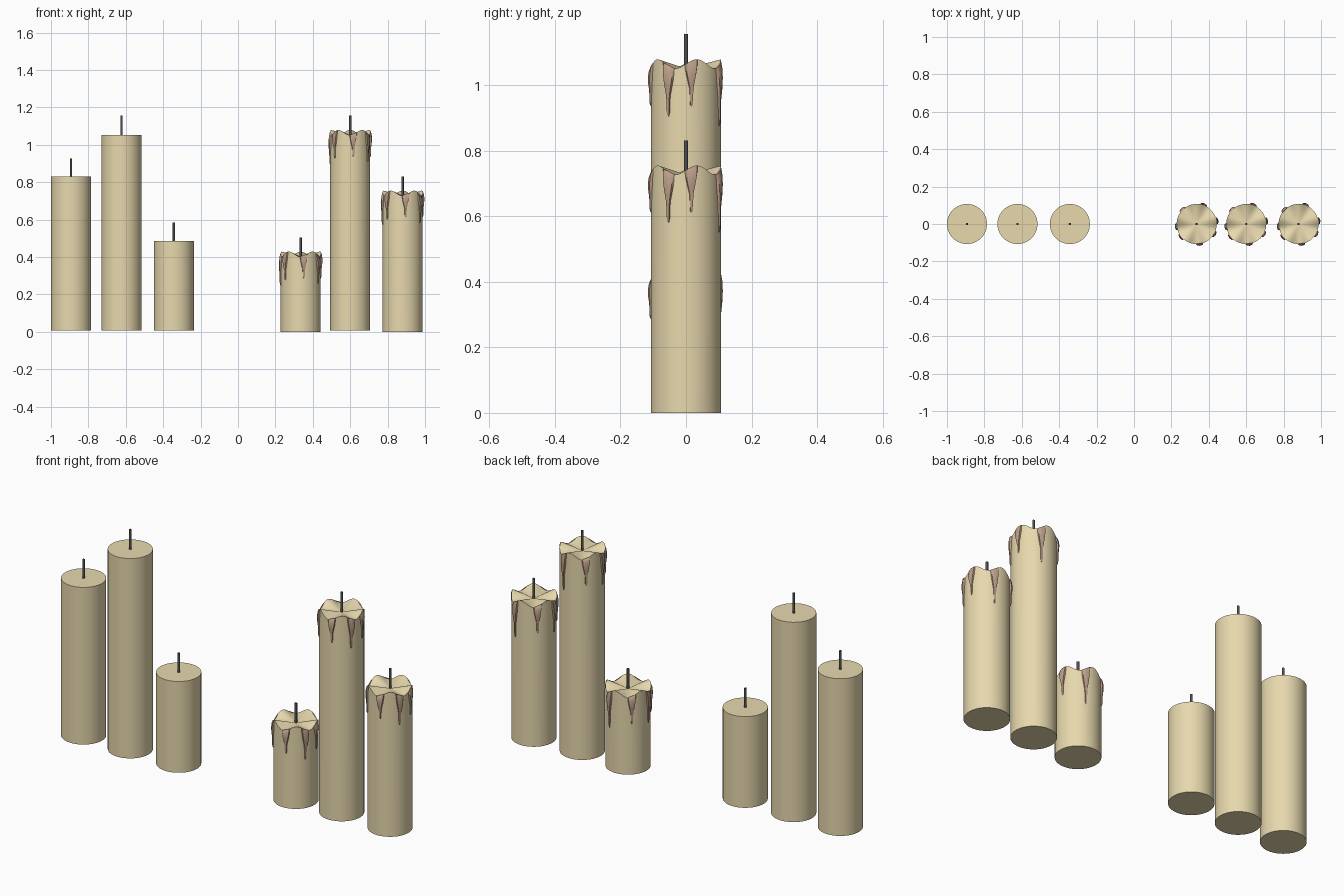
import bpy, bmesh
from math import sin, cos, pi, radians, tau

if "Cube" in bpy.data.objects:
    bpy.data.objects.remove(bpy.data.objects["Cube"])

R, SEG = 0.107, 80


def material(name, rgb):
    m = bpy.data.materials.new(name)
    m.diffuse_color = (*rgb, 1)
    m.use_nodes = True
    m.node_tree.nodes["Principled BSDF"].inputs["Base Color"].default_value = m.diffuse_color
    return m


WAX = material("wax", (0.80, 0.69, 0.42))
DRIP = material("drip_wax", (0.50, 0.34, 0.25))
WICK = material("wick_grey", (0.08, 0.08, 0.08))


def finish(bm, name, mat, loc, smooth=40):
    bmesh.ops.recalc_face_normals(bm, faces=bm.faces)
    me = bpy.data.meshes.new(name)
    bm.to_mesh(me)
    bm.free()
    ob = bpy.data.objects.new(name, me)
    ob.location = loc
    me.materials.append(mat)
    bpy.context.collection.objects.link(ob)
    bpy.ops.object.select_all(action='DESELECT')
    ob.select_set(True)
    bpy.context.view_layer.objects.active = ob
    bpy.ops.object.shade_smooth_by_angle(angle=radians(smooth))
    return ob


def rim(a, wave):
    # five gentle lobes around the melted rim
    return 0.014 * (1 + sin(5 * a)) if wave else 0.0


def body(name, x, z0, z1, wave):
    bm = bmesh.new()
    angles = [tau * i / SEG for i in range(SEG)]
    low = [bm.verts.new((R * cos(a), R * sin(a), z0)) for a in angles]
    top = [bm.verts.new((R * cos(a), R * sin(a), z1 + rim(a, wave))) for a in angles]
    mid = bm.verts.new((0, 0, z1))
    bm.faces.new(low)
    for i in range(SEG):
        j = (i + 1) % SEG
        bm.faces.new((low[i], low[j], top[j], top[i]))
        bm.faces.new((top[i], top[j], mid))
    finish(bm, name, WAX, (x, 0, 0))


def wick(name, x, z0, z1):
    bm = bmesh.new()
    bmesh.ops.create_cone(bm, cap_ends=True, segments=12, radius1=0.0065,
                          radius2=0.0065, depth=z1 - z0)
    finish(bm, name, WICK, (x, 0, (z0 + z1) / 2))


# drip profile: fraction down, half width, radial bulge
PROFILE = [(0, .021, .003), (.1, .020, .008), (.25, .017, .011), (.42, .012, .010),
           (.58, .007, .007), (.74, .0055, .006), (.88, .0055, .006), (.96, .004, .004),
           (1, .001, .001)]
# drip direction in degrees, length
DRIPS = [(-81, .13), (-30, .16), (9, .13), (70, .19), (135, .15), (188, .17), (220, .14)]


def drips(name, x, z1):
    bm = bmesh.new()
    for deg, length in DRIPS:
        rows = []
        for t, w, bulge in PROFILE:
            row = []
            for u, k in ((-1, -.2), (-.8, .75), (0, 1), (.8, .75), (1, -.2)):
                a = radians(deg) + u * w / R
                r = R + bulge * k
                # the top edge follows the rim, the tip hangs level
                z = z1 + rim(a, True) * (1 - t) + .014 * t - length * t
                row.append(bm.verts.new((r * cos(a), r * sin(a), z)))
            rows.append(row)
        for p, q in zip(rows, rows[1:]):
            for i in range(5):
                j = (i + 1) % 5
                bm.faces.new((p[i], p[j], q[j], q[i]))
        bm.faces.new(rows[0])
        bm.faces.new(rows[-1])
    finish(bm, name, DRIP, (x, 0, 0), 50)


# plain candles on the left, melted candles on the right
CANDLES = [("plain_medium", -.893, .008, .83, .927, False),
           ("plain_tall", -.623, .008, 1.053, 1.156, False),
           ("plain_short", -.343, .008, .485, .584, False),
           ("melted_short", .335, 0, .401, .505, True),
           ("melted_tall", .60, .006, 1.051, 1.156, True),
           ("melted_medium", .88, 0, .727, .831, True)]
for name, x, z0, z1, zw, melted in CANDLES:
    body(name + "_candle", x, z0, z1, melted)
    wick(name + "_wick", x, z1 - .01, zw)
    if melted:
        drips(name + "_drips", x, z1)
